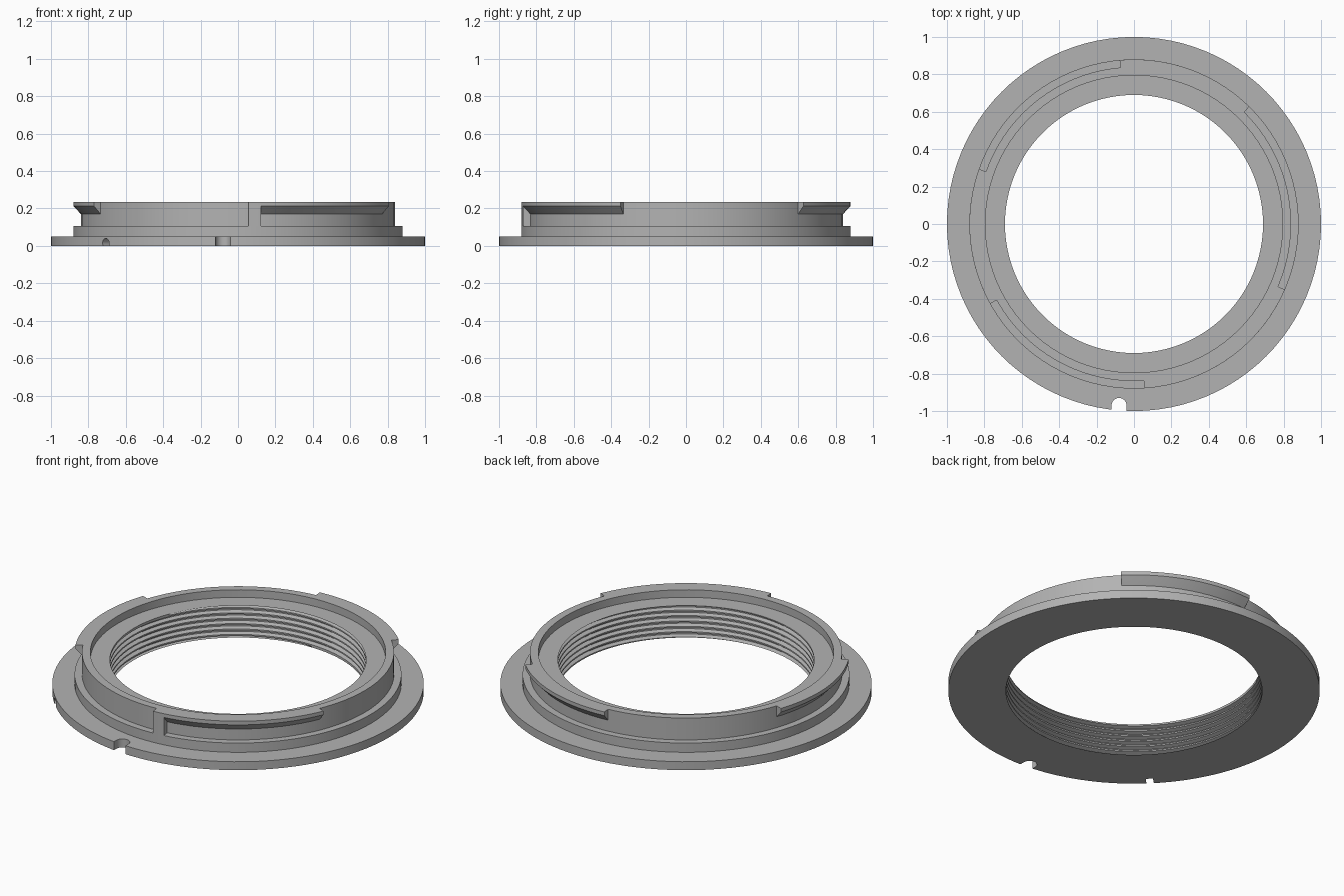
import bpy, bmesh
from math import cos, sin, pi, radians, ceil

old = bpy.data.objects.get("Cube")
if old:
    bpy.data.objects.remove(old, do_unlink=True)

grey = bpy.data.materials.new("metal grey")
grey.use_nodes = True
colour = (0.45, 0.45, 0.45, 1)
grey.diffuse_color = colour
grey.node_tree.nodes["Principled BSDF"].inputs["Base Color"].default_value = colour

SEGMENTS = 96
BORE, GROOVE, LEDGE_Z, TOP = 0.69, 0.712, 0.19, 0.235
TUBE, STEP, STEP_Z = 0.84, 0.88, 0.105
PITCH = 0.032


def polar(r, a, z):
    return (r * cos(a), r * sin(a), z)


def skin(bm, rows):
    """Join neighbouring columns of points with quads."""
    grid = [[bm.verts.new(p) for p in row] for row in rows]
    for a, b in zip(grid, grid[1:]):
        for k in range(len(a) - 1):
            bm.faces.new((a[k], b[k], b[k + 1], a[k + 1]))
    return grid


def finish(bm, name):
    bmesh.ops.remove_doubles(bm, verts=bm.verts[:], dist=1e-5)
    bmesh.ops.recalc_face_normals(bm, faces=bm.faces[:])
    mesh = bpy.data.meshes.new(name)
    bm.to_mesh(mesh)
    bm.free()
    mesh.materials.append(grey)
    obj = bpy.data.objects.new(name, mesh)
    bpy.context.collection.objects.link(obj)
    return obj


def select(obj):
    bpy.ops.object.select_all(action='DESELECT')
    obj.select_set(True)
    bpy.context.view_layer.objects.active = obj


def smooth(obj):
    select(obj)
    bpy.ops.object.shade_smooth_by_angle(angle=radians(25))


def arc_block(name, profile, start, end):
    """Sweep a closed (radius, height) profile between two angles in degrees."""
    bm = bmesh.new()
    n = ceil((end - start) / 3.75)
    angles = [radians(start + (end - start) * i / n) for i in range(n + 1)]
    loop = profile + profile[:1]
    grid = skin(bm, [[polar(r, a, z) for r, z in loop] for a in angles])
    for row in (grid[0], grid[-1]):
        bm.faces.new(row[:-1])
    smooth(finish(bm, name))


# Ring body: turned outer profile closed by a helical thread in the bore
profile = [(BORE, 0), (1, 0), (1, 0.05), (STEP, 0.05), (STEP, STEP_Z),
           (TUBE, STEP_Z), (TUBE, TOP), (0.795, TOP), (0.795, LEDGE_Z), (BORE, LEDGE_Z)]


def thread_point(k, i):
    z = PITCH * (k / 4 + i / SEGMENTS)
    if z <= 0 or z >= LEDGE_Z:
        return BORE, min(max(z, 0), LEDGE_Z)
    return (BORE if k % 4 < 2 else GROOVE), z


bm = bmesh.new()
columns = range(SEGMENTS + 1)
turn = 2 * pi / SEGMENTS
skin(bm, [[polar(r, i * turn, z) for r, z in profile] for i in columns])
thread_rows = range(-5, ceil(LEDGE_Z / PITCH * 4) + 2)
skin(bm, [[polar(r, i * turn, z) for r, z in (thread_point(k, i) for k in thread_rows)]
          for i in columns])
body = finish(bm, "mount_ring")


# Flange notches: a through slot with a round end and a small blind pin hole
def cut(cutter):
    mod = body.modifiers.new("notch", 'BOOLEAN')
    mod.operation = 'DIFFERENCE'
    mod.solver = 'EXACT'
    mod.object = cutter
    select(body)
    bpy.ops.object.modifier_apply(modifier=mod.name)
    bpy.data.objects.remove(cutter, do_unlink=True)


def cylinder(radius, depth, location, rotation=(0, 0, 0)):
    bpy.ops.mesh.primitive_cylinder_add(vertices=24, radius=radius, depth=depth,
                                        location=location, rotation=rotation)
    obj = bpy.context.object
    obj.data.materials.append(grey)
    return obj


cut(cylinder(0.04, 0.2, (-0.08, -0.97, 0.02)))
bpy.ops.mesh.primitive_cube_add(size=1, location=(-0.08, -1.02, 0.02))
slot = bpy.context.object
slot.scale = (0.08, 0.1, 0.2)
slot.data.materials.append(grey)
cut(slot)
pin_angle = radians(225)
cut(cylinder(0.025, 0.1, polar(1.0, pin_angle, 0.015), (0, pi / 2, pin_angle)))
smooth(body)

# Three bayonet tabs with sloping undersides
inner = TUBE - 0.003
tab = [(inner, 0.167), (TUBE, 0.17), (STEP, 0.213), (STEP, TOP), (inner, TOP)]
for name, start, end in (("bayonet_tab_back", 45.5, 95),
                         ("bayonet_tab_right", 160.5, 209),
                         ("bayonet_tab_front", 273.6, 336.5)):
    arc_block(name, tab, start, end)

# Stop block at the end of the front tab
stop = [(inner, STEP_Z), (STEP, STEP_Z), (STEP, TOP), (inner, TOP)]
arc_block("stop_block", stop, 273.6, 278)
